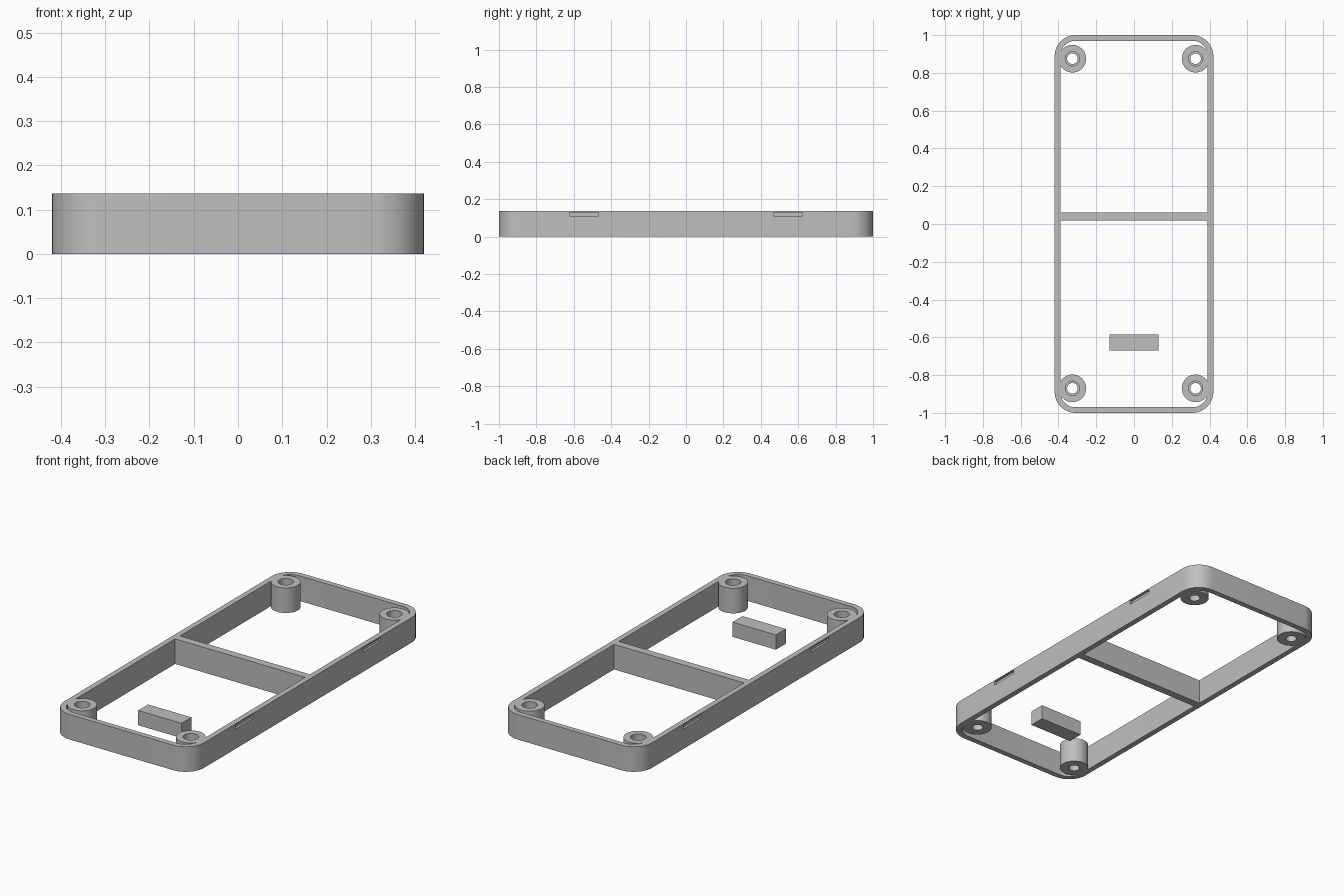
import bpy, bmesh, math

cube = bpy.data.objects.get("Cube")
if cube:
    bpy.data.objects.remove(cube, do_unlink=True)

HALF_X, HALF_Y, HEIGHT = 0.42, 1.0, 0.136
WALL, CORNER = 0.03, 0.11

grey = bpy.data.materials.new("plain grey")
grey.use_nodes = True
colour = (0.52, 0.52, 0.52, 1)
grey.diffuse_color = colour
grey.node_tree.nodes["Principled BSDF"].inputs["Base Color"].default_value = colour


def make_object(name, bm, smooth=False):
    bmesh.ops.recalc_face_normals(bm, faces=bm.faces)
    mesh = bpy.data.meshes.new(name)
    bm.to_mesh(mesh)
    bm.free()
    mesh.materials.append(grey)
    obj = bpy.data.objects.new(name, mesh)
    bpy.context.collection.objects.link(obj)
    if smooth:
        shade(obj)
    return obj


def shade(obj):
    bpy.ops.object.select_all(action='DESELECT')
    obj.select_set(True)
    bpy.context.view_layer.objects.active = obj
    bpy.ops.object.shade_smooth_by_angle(angle=math.radians(30))


def box(name, low, high):
    bm = bmesh.new()
    bmesh.ops.create_cube(bm, size=1)
    for v in bm.verts:
        v.co = [l + (c + 0.5) * (h - l) for c, l, h in zip(v.co, low, high)]
    return make_object(name, bm)


def rounded_rectangle(hx, hy, r, steps=12):
    points = []
    for i, (sx, sy) in enumerate([(1, 1), (-1, 1), (-1, -1), (1, -1)]):
        for k in range(steps + 1):
            a = (i + k / steps) * math.pi / 2
            points.append((sx * (hx - r) + r * math.cos(a),
                           sy * (hy - r) + r * math.sin(a)))
    return points


def circle(r, n=40):
    return [(r * math.cos(2 * math.pi * i / n), r * math.sin(2 * math.pi * i / n))
            for i in range(n)]


def skin(name, sections):
    """Closed tube: bridges (outline, z) loops in order, last back to first."""
    bm = bmesh.new()
    loops = [[bm.verts.new((x, y, z)) for x, y in outline] for outline, z in sections]
    n = len(loops[0])
    for a, b in zip(loops, loops[1:] + loops[:1]):
        for i in range(n):
            j = (i + 1) % n
            bm.faces.new((a[i], a[j], b[j], b[i]))
    return make_object(name, bm, smooth=True)


# Outer frame
outer = rounded_rectangle(HALF_X, HALF_Y, CORNER)
inner = rounded_rectangle(HALF_X - WALL, HALF_Y - WALL, CORNER - WALL)
frame = skin("outer_frame", [(outer, 0), (outer, HEIGHT), (inner, HEIGHT), (inner, 0)])

# Shallow catch slots in both long walls
for sx, side in ((1, "left"), (-1, "right")):
    for sy, end in ((1, "back"), (-1, "front")):
        xs = sorted((sx * (HALF_X - 0.012), sx * (HALF_X + 0.02)))
        ys = sorted((sy * 0.47, sy * 0.62))
        cutter = box(f"slot_cutter_{end}_{side}", (xs[0], ys[0], 0.108), (xs[1], ys[1], 0.13))
        cutter.hide_render = True
        cut = frame.modifiers.new("slot", 'BOOLEAN')
        cut.operation = 'DIFFERENCE'
        cut.solver = 'EXACT'
        cut.object = cutter
        bpy.context.view_layer.objects.active = frame
        bpy.ops.object.modifier_apply(modifier=cut.name)
        bpy.data.objects.remove(cutter, do_unlink=True)
shade(frame)

# Corner screw bosses with a counterbored through hole
post, bore, hole = circle(0.073), circle(0.038), circle(0.028)
STEP = 0.04
for sx, side in ((1, "left"), (-1, "right")):
    for y, end in ((0.875, "back"), (-0.87, "front")):
        boss = skin(f"screw_boss_{end}_{side}",
                    [(post, 0), (post, HEIGHT), (bore, HEIGHT),
                     (bore, STEP), (hole, STEP), (hole, 0)])
        boss.location = (sx * 0.326, y, 0)

# Cross wall and loose support block
span = HALF_X - WALL + 0.002
box("cross_wall", (-span, 0.018, 0), (span, 0.06, HEIGHT))
box("support_block", (-0.13, -0.67, 0), (0.13, -0.585, 0.08))
